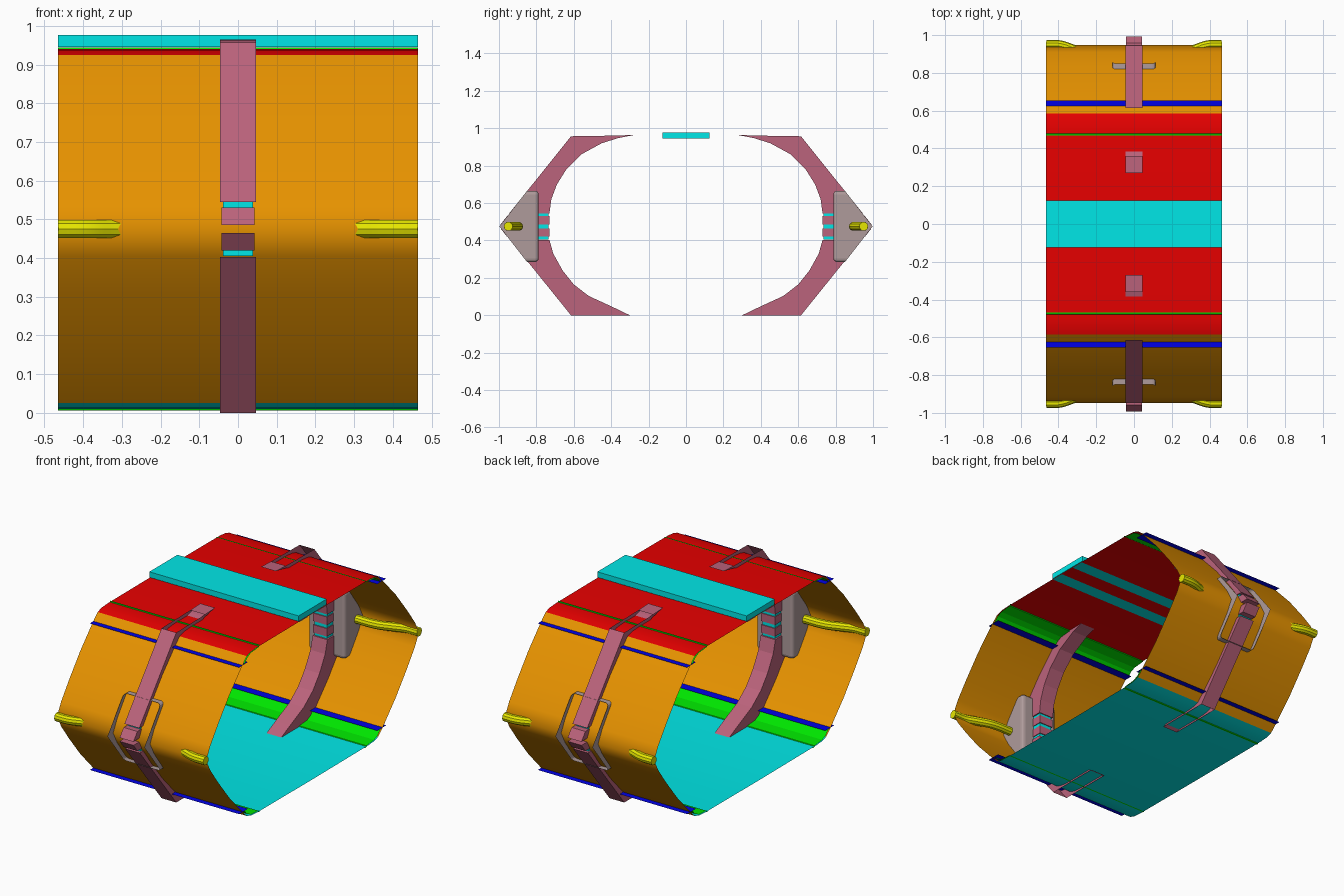
import bpy, bmesh

cube = bpy.data.objects.get("Cube")
if cube:
    bpy.data.objects.remove(cube, do_unlink=True)

MID = 0.475      # height of the horizontal symmetry plane
HALF = 0.465     # half width of the shell


def material(name, r, g, b):
    m = bpy.data.materials.new(name)
    m.use_nodes = True
    m.diffuse_color = (r, g, b, 1)
    m.node_tree.nodes["Principled BSDF"].inputs["Base Color"].default_value = (r, g, b, 1)
    return m


ORANGE = material("orange", 0.8, 0.29, 0)
RED = material("red", 1, 0, 0)
CYAN = material("cyan", 0, 1, 1)
GREEN = material("green", 0, 1, 0)
BLUE = material("blue", 0, 0, 1)
YELLOW = material("yellow", 1, 1, 0)
PLUM = material("plum", 0.5, 0.125, 0.2)
GREY = material("warm grey", 0.43, 0.33, 0.33)


def place(profile, sy=1, flip=False):
    """Mirror a (y, z) profile front to back and top to bottom."""
    return [(sy * y, 2 * MID - z if flip else z) for y, z in profile]


def finish(name, bm, mat, smooth=False):
    me = bpy.data.meshes.new(name)
    bm.to_mesh(me)
    bm.free()
    me.materials.append(mat)
    ob = bpy.data.objects.new(name, me)
    bpy.context.collection.objects.link(ob)
    for p in me.polygons:
        p.use_smooth = smooth
    return ob


def sheet(name, profile, mat, half=HALF, smooth=False):
    """Open strip swept across the width."""
    bm = bmesh.new()
    rows = [[bm.verts.new((x, y, z)) for x in (-half, half)] for y, z in profile]
    for a, b in zip(rows, rows[1:]):
        bm.faces.new((a[0], a[1], b[1], b[0]))
    return finish(name, bm, mat, smooth)


def prism(profile, half):
    """Closed outline extruded across the width."""
    bm = bmesh.new()
    left = [bm.verts.new((-half, y, z)) for y, z in profile]
    right = [bm.verts.new((half, y, z)) for y, z in profile]
    bm.faces.new(left)
    bm.faces.new(right[::-1])
    n = len(profile)
    for i in range(n):
        j = (i + 1) % n
        bm.faces.new((left[i], left[j], right[j], right[i]))
    bmesh.ops.recalc_face_normals(bm, faces=bm.faces)
    return bm


# Profiles for one quarter, y outward and z up
side_half = [(0.585, 0.925), (0.63, 0.882), (0.74, 0.765), (0.84, 0.64), (0.91, 0.545), (0.947, MID)]
side = side_half + place(side_half, 1, True)[-2::-1]
panel_half = [(0.585, 0.925), (0.55, 0.936), (0.5, 0.94), (0, 0.942)]
panel = panel_half + place(panel_half, -1)[-2::-1]
seam = [(0.468, 0.944), (0.476, 0.944), (0.48, 0.936), (0.55, 0.93), (0.58, 0.916), (0.605, 0.89)]
ledge = [(0.575, 0.888), (0.655, 0.888)]
upper_rib = [(0.27, 0.965), (0.36, 0.961), (0.615, 0.957), (0.945, 0.545), (0.73, 0.545),
             (0.72, 0.62), (0.69, 0.7), (0.64, 0.78), (0.56, 0.86), (0.45, 0.92), (0.36, 0.948)]
lower_rib = [(0.3, 0), (0.615, 0), (0.94, 0.403), (0.73, 0.403), (0.71, 0.33),
             (0.66, 0.24), (0.6, 0.165), (0.52, 0.103), (0.4, 0.048)]
link = [(0.73, 0.485), (0.73, 0.53), (0.957, 0.53), (0.992, 0.485)]
core = [(0.735, 0.405), (0.735, 0.545), (0.925, 0.545), (0.925, 0.405)]
bracket = [(0.788, 0.285), (0.788, 0.665), (0.85, 0.665), (0.998, MID), (0.85, 0.285)]

# Roof, floor and the raised slab
sheet("roof_panel", panel, RED, smooth=True)
sheet("floor_panel", place(panel, 1, True), CYAN, smooth=True)
slab = [(-0.125, 0.945), (-0.125, 0.976), (0.125, 0.976), (0.125, 0.945)]
finish("roof_slab", prism(slab, HALF), CYAN)

for sy, end in ((-1, "front"), (1, "back")):
    sheet(end + "_side_panel", place(side, sy), ORANGE, smooth=True)
    sheet(end + "_roof_underside_strip", place([(0.045, 0.939), (0.12, 0.939)], sy), CYAN)

    # Seam strips and ledges at the four corners
    for flip, level in ((False, "upper"), (True, "lower")):
        tag = end + "_" + level
        sheet(tag + "_seam", place(seam, sy, flip), GREEN)
        sheet(tag + "_ledge", place(ledge, sy, flip), BLUE)
        finish(tag + "_link", prism(place(link, sy, flip), 0.043), PLUM)

    # Ribs, open where they lie against the roof and floor
    for label, outline in (("upper", upper_rib), ("lower", lower_rib)):
        bm = prism(place(outline, sy), 0.046)
        gone = []
        for f in bm.faces:
            c = f.calc_center_median()
            on_roof = f.normal.z > 0.9 and c.z > 0.95 and abs(c.y) > 0.4
            if on_roof or c.z < 0.005:
                gone.append(f)
        bmesh.ops.delete(bm, geom=gone, context="FACES")
        finish(end + "_" + label + "_rib", bm, PLUM)
    finish(end + "_link_core", prism(place(core, sy), 0.039), CYAN)

    # Bracket: a thin box open on its two slanted outer faces
    bm = prism(place(bracket, sy), 0.115)
    slanted = [f for f in bm.faces if abs(f.normal.x) < 0.1
               and abs(f.normal.y) > 0.1 and abs(f.normal.z) > 0.1]
    bmesh.ops.delete(bm, geom=slanted, context="FACES_ONLY")
    edges = [e for e in bm.edges if len(e.link_faces) == 2]
    bmesh.ops.bevel(bm, geom=edges, offset=0.018, segments=3, affect="EDGES", profile=0.5)
    finish(end + "_bracket", bm, GREY)

    # Bent tube handles leaving the bracket on each side
    for sx, hand in ((-1, "right"), (1, "left")):
        cu = bpy.data.curves.new(end + "_" + hand + "_handle", "CURVE")
        cu.dimensions = "3D"
        cu.bevel_depth = 0.024
        cu.bevel_resolution = 3
        cu.resolution_u = 6
        cu.use_fill_caps = True
        path = [(0.1, 0.895), (0.24, 0.9), (0.32, 0.925), (0.39, 0.948), (HALF, 0.95)]
        sp = cu.splines.new("BEZIER")
        sp.bezier_points.add(len(path) - 1)
        for p, (x, y) in zip(sp.bezier_points, path):
            p.co = (sx * x, sy * y, MID)
            p.handle_left_type = p.handle_right_type = "AUTO"
        cu.materials.append(YELLOW)
        tube = bpy.data.objects.new(cu.name, cu)
        bpy.context.collection.objects.link(tube)
        bpy.ops.object.select_all(action="DESELECT")
        tube.select_set(True)
        bpy.context.view_layer.objects.active = tube
        bpy.ops.object.convert(target="MESH")
        bpy.ops.object.shade_smooth_by_angle()
